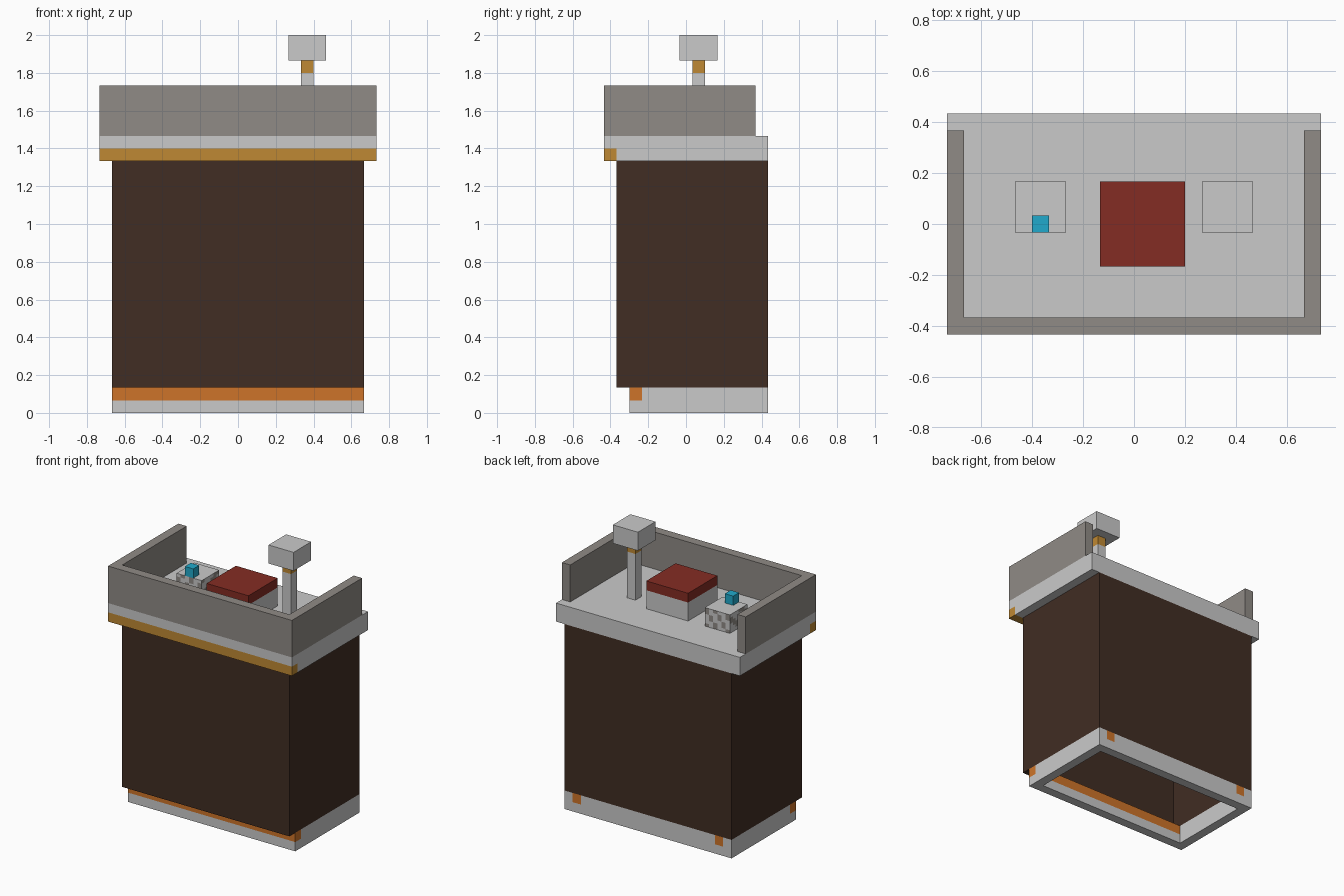
import bpy, bmesh

if "Cube" in bpy.data.objects:
    bpy.data.objects.remove(bpy.data.objects["Cube"])

U = 2 / 30           # one block
CX, CY = 11, 6.5     # block-grid centre


def lin(c):
    c /= 255
    return c / 12.92 if c <= 0.04045 else ((c + 0.055) / 1.055) ** 2.4


def mat(name, r, g, b):
    m = bpy.data.materials.new(name)
    m.diffuse_color = (lin(r), lin(g), lin(b), 1)
    m.use_nodes = True
    m.node_tree.nodes["Principled BSDF"].inputs["Base Color"].default_value = m.diffuse_color
    return m


GREY = mat("light_grey", 202, 202, 202)
TAUPE = mat("taupe", 144, 139, 134)
BROWN = mat("dark_brown", 65, 45, 35)
ORANGE = mat("orange", 206, 116, 41)
GOLD = mat("gold", 191, 137, 51)
RED = mat("dark_red", 132, 44, 35)
BLUE = mat("cyan", 33, 170, 204)


def pos(x, y, z):
    return ((x - CX) * U, (y - CY) * U, z * U)


def finish(name, bm, *mats):
    bmesh.ops.recalc_face_normals(bm, faces=bm.faces)
    me = bpy.data.meshes.new(name)
    bm.to_mesh(me)
    bm.free()
    for m in mats:
        me.materials.append(m)
    ob = bpy.data.objects.new(name, me)
    bpy.context.collection.objects.link(ob)
    return ob


def prism(name, outline, z0, z1, m):
    """Extrude a closed plan outline from z0 to z1."""
    bm = bmesh.new()
    face = bm.faces.new([bm.verts.new(pos(x, y, z0)) for x, y in outline])
    ext = bmesh.ops.extrude_face_region(bm, geom=[face])
    top = [v for v in ext["geom"] if isinstance(v, bmesh.types.BMVert)]
    bmesh.ops.translate(bm, verts=top, vec=(0, 0, (z1 - z0) * U))
    return finish(name, bm, m)


def box(name, x0, x1, y0, y1, z0, z1, m):
    return prism(name, [(x0, y0), (x1, y0), (x1, y1), (x0, y1)], z0, z1, m)


def tube(name, x0, x1, y0, y1, z0, z1, m):
    """Rectangular ring with walls one block thick."""
    bm = bmesh.new()
    loops = []
    for d, z in ((0, z0), (0, z1), (1, z1), (1, z0)):
        plan = [(x0 + d, y0 + d), (x1 - d, y0 + d), (x1 - d, y1 - d), (x0 + d, y1 - d)]
        loops.append([bm.verts.new(pos(x, y, z)) for x, y in plan])
    for a in range(4):
        p, q = loops[a], loops[(a + 1) % 4]
        for i in range(4):
            j = (i + 1) % 4
            bm.faces.new((p[i], p[j], q[j], q[i]))
    return finish(name, bm, m)


# Hollow plinth: lower ring, then a course with an orange front and back blocks
tube("plinth_ring", 1, 21, 2, 13, 0, 1, GREY)
box("plinth_front_strip", 1, 21, 2, 3, 1, 2, ORANGE)
box("plinth_back", 3, 19, 12, 13, 1, 2, GREY)
for side, wall, mark in (("left", 1, 2), ("right", 20, 19)):
    box(f"plinth_{side}", wall, wall + 1, 3, 13, 1, 2, GREY)
    box(f"plinth_{side}_marker", mark, mark + 1, 12, 13, 1, 2, ORANGE)

# Hollow cabinet body
tube("cabinet_body", 1, 21, 1, 13, 2, 20, BROWN)

# Counter slab with a gold lip under its front edge
box("counter_lip", 0, 22, 0, 1, 20, 21, GOLD)
box("counter_lower", 0, 22, 1, 13, 20, 21, GREY)
box("counter_top", 0, 22, 0, 13, 21, 22, GREY)

# U-shaped privacy screen
prism("screen", [(0, 0), (22, 0), (22, 12), (21, 12), (21, 1), (1, 1), (1, 12), (0, 12)],
      22, 26, TAUPE)

# Lamp
box("lamp_post", 16, 17, 7, 8, 22, 27, GREY)
box("lamp_collar", 16, 17, 7, 8, 27, 28, GOLD)
box("lamp_head", 15, 18, 6, 9, 28, 30, GREY)

# Closed case in the middle
box("case_base", 9, 14, 4, 9, 22, 24, GREY)
box("case_lid", 9, 14, 4, 9, 24, 25, RED)

# Speckled pedestal: scattered side patches are taupe
ped = box("pedestal", 4, 7, 6, 9, 22, 24, GREY)
ped.data.materials.append(TAUPE)
bm = bmesh.new()
bm.from_mesh(ped.data)
bmesh.ops.subdivide_edges(bm, edges=bm.edges, cuts=5, use_grid_fill=True)
for f in bm.faces:
    c = f.calc_center_median() / U
    k = int((c.x + CX) * 2) + int((c.y + CY) * 2) * 3 + int((c.z - 22) * 3) * 2
    f.material_index = int(abs(f.normal.z) < 0.5 and k % 5 in (0, 2))
bm.to_mesh(ped.data)
bm.free()

# Small button on the pedestal
box("button", 5, 6, 6, 7, 24, 25, BLUE)
